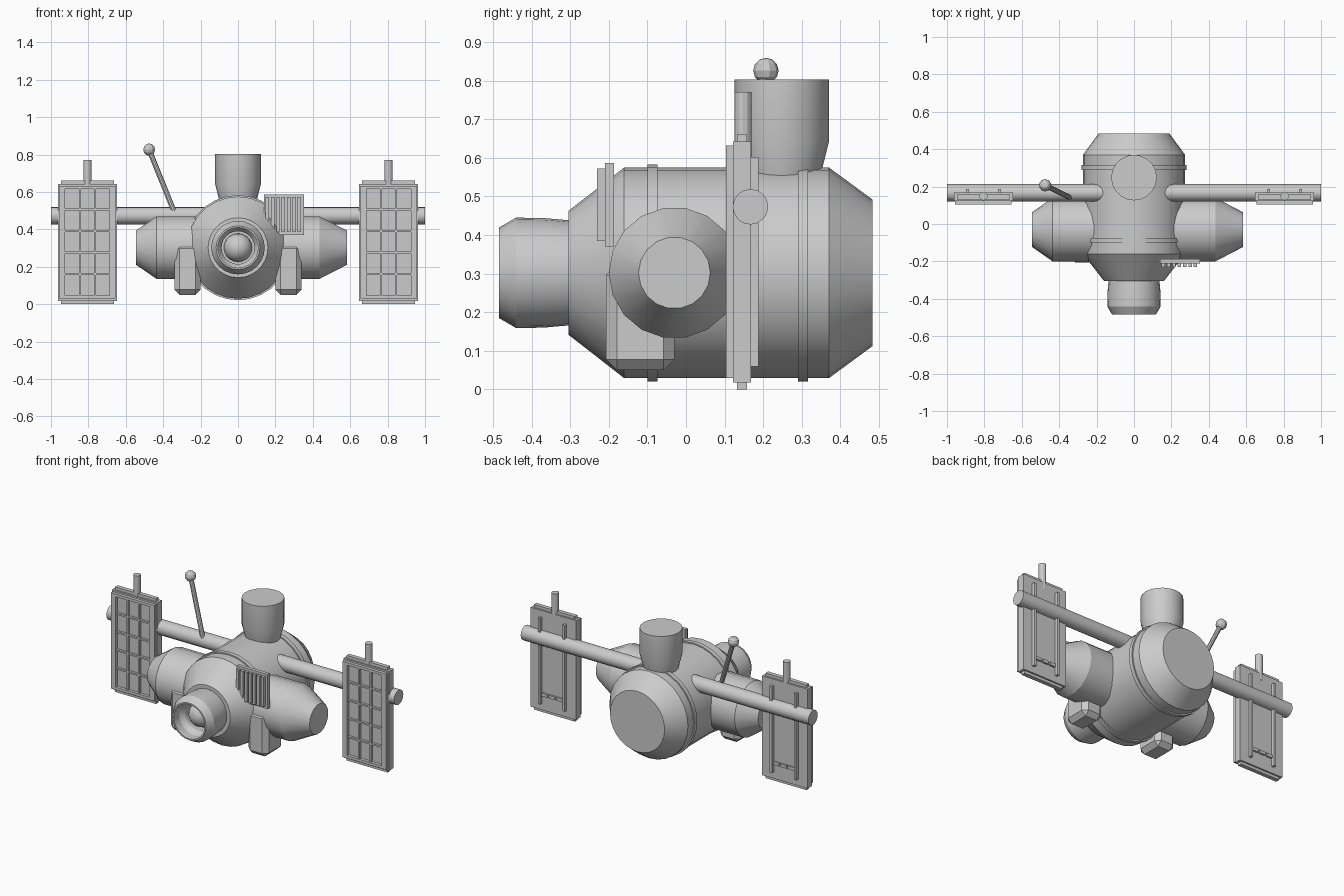
import bpy
import bmesh
import math
from mathutils import Vector

cube = bpy.data.objects.get("Cube")
if cube:
    bpy.data.objects.remove(cube, do_unlink=True)

# One flat grey for the whole station
grey = bpy.data.materials.new("hull_grey")
grey.use_nodes = True
grey.diffuse_color = (0.6, 0.6, 0.6, 1)
grey.node_tree.nodes["Principled BSDF"].inputs["Base Color"].default_value = (0.6, 0.6, 0.6, 1)


def finish(name, bm, smooth=True):
    bmesh.ops.recalc_face_normals(bm, faces=bm.faces)
    mesh = bpy.data.meshes.new(name)
    bm.to_mesh(mesh)
    bm.free()
    mesh.materials.append(grey)
    obj = bpy.data.objects.new(name, mesh)
    bpy.context.collection.objects.link(obj)
    if smooth:
        bpy.ops.object.select_all(action='DESELECT')
        obj.select_set(True)
        bpy.context.view_layer.objects.active = obj
        bpy.ops.object.shade_smooth_by_angle(angle=math.radians(25))
    return obj


def lathe(name, origin, axis, profile, sides=20):
    """Turn (distance along axis, radius) points around an axis."""
    bm = bmesh.new()
    turn = Vector(axis).to_track_quat('Z', 'Y')
    rings = []
    for t, r in profile:
        ring = []
        for i in range(sides):
            a = math.tau * i / sides
            p = turn @ Vector((r * math.cos(a), r * math.sin(a), t))
            ring.append(bm.verts.new(p + Vector(origin)))
        rings.append(ring)
    for low, high in zip(rings, rings[1:]):
        for i in range(sides):
            j = (i + 1) % sides
            bm.faces.new((low[i], low[j], high[j], high[i]))
    bm.faces.new(rings[0])
    bm.faces.new(rings[-1])
    return finish(name, bm)


def rod(name, start, end, radius, sides=16):
    d = Vector(end) - Vector(start)
    return lathe(name, start, d, [(0, radius), (d.length, radius)], sides)


def boxes(name, spans, bevel=0):
    """Join boxes given as (x0, x1, y0, y1, z0, z1)."""
    bm = bmesh.new()
    for x0, x1, y0, y1, z0, z1 in spans:
        made = bmesh.ops.create_cube(bm, size=1)["verts"]
        for v in made:
            v.co = ((x0 + x1) / 2 + v.co.x * (x1 - x0),
                    (y0 + y1) / 2 + v.co.y * (y1 - y0),
                    (z0 + z1) / 2 + v.co.z * (z1 - z0))
    if bevel:
        bmesh.ops.bevel(bm, geom=bm.edges[:], offset=bevel, segments=1, affect='EDGES')
    return finish(name, bm, False)


def ball(name, centre, radius, segments, rings):
    bm = bmesh.new()
    bmesh.ops.create_uvsphere(bm, u_segments=segments, v_segments=rings, radius=radius)
    bmesh.ops.translate(bm, verts=bm.verts, vec=centre)
    return finish(name, bm)


MID = 0.302  # height of the hull axis

# Main hull with its two bands
lathe("main_hull", (0, 0, MID), (0, 1, 0),
      [(-0.305, 0.16), (-0.16, 0.273), (0.37, 0.273), (0.483, 0.19)], 28)
for name, y in (("front_band", -0.087), ("rear_band", 0.303)):
    lathe(name, (0, y, MID), (0, 1, 0), [(-0.013, 0.281), (0.013, 0.281)], 28)

# Hollow docking port with a rounded probe
lathe("docking_port", (0, 0, MID), (0, 1, 0),
      [(-0.29, 0.135), (-0.37, 0.142), (-0.44, 0.143), (-0.485, 0.117),
       (-0.485, 0.108), (-0.43, 0.108), (-0.40, 0.088), (-0.35, 0.088)], 24)
ball("docking_probe", (0, -0.36, MID), 0.076, 16, 10)

# Side modules
for name, side, length in (("left_module", 1, 0.583), ("right_module", -1, 0.545)):
    shoulder = 0.435
    lathe(name, (0, -0.03, MID), (side, 0, 0),
          [(0.1, 0.17), (shoulder, 0.17), (length, 0.093)], 18)

# Upper tower
lathe("tower", (0, 0.248, 0), (0, 0, 1),
      [(0.48, 0.085), (0.56, 0.102), (0.64, 0.122), (0.803, 0.122)])

# Cross boom and antenna
rod("boom", (-1, 0.167, 0.473), (1, 0.167, 0.473), 0.046)
tip = (-0.475, 0.207, 0.826)
rod("antenna_mast", (-0.34, 0.14, 0.49), tip, 0.014, 10)
ball("antenna_ball", tip, 0.033, 10, 6)

# Radiator plate with upright fins
fins = 7
pitch = 0.2 / fins
slats = [(0.148 + i * pitch, 0.148 + i * pitch + 0.018, -0.23, -0.205, 0.385, 0.572)
         for i in range(fins)]
boxes("radiator", [(0.138, 0.353, -0.21, -0.187, 0.37, 0.587)] + slats)

for side, label in ((1, "left"), (-1, "right")):
    # Lower pods
    inner, outer = sorted((side * 0.2, side * 0.34))
    boxes(label + "_pod", [(inner, outer, -0.207, -0.03, 0.05, 0.325)], 0.028)

    # Solar panel: stepped core plate
    c = side * 0.805
    boxes(label + "_panel_core", [
        (c - 0.158, c + 0.158, 0.122, 0.168, 0.018, 0.642),
        (c - 0.142, c + 0.142, 0.132, 0.158, 0.0, 0.66)])

    # Raised front frame and cell dividers
    frame = [(c + s * 0.135 - 0.016, c + s * 0.135 + 0.016, 0.103, 0.125, 0.03, 0.632)
             for s in (-1, 1)]
    frame += [(c - 0.12, c + 0.12, 0.103, 0.125, z, z + 0.017) for z in (0.03, 0.615)]
    frame += [(c + s * 0.04 - 0.005, c + s * 0.04 + 0.005, 0.108, 0.125, 0.045, 0.617)
              for s in (-1, 1)]
    frame += [(c - 0.12, c + 0.12, 0.108, 0.125, z - 0.005, z + 0.005)
              for z in (0.162, 0.277, 0.392, 0.507)]
    boxes(label + "_panel_frame", frame)

    # Rear rails and latch blocks
    rails = [(c + s * 0.085 - 0.008, c + s * 0.085 + 0.008, 0.16, 0.188, 0.06, 0.602)
             for s in (-1, 1)]
    rails += [(c + k * 0.052 - 0.02, c + k * 0.052 + 0.02, 0.16, 0.18, 0.11, 0.13)
              for k in (-1, 0, 1)]
    rails.append((c - 0.085, c + 0.085, 0.16, 0.174, 0.116, 0.124))
    boxes(label + "_panel_rails", rails)

    # Short mast on top of the panel
    rod(label + "_panel_mast", (c, 0.148, 0.6), (c, 0.148, 0.77), 0.022, 12)
